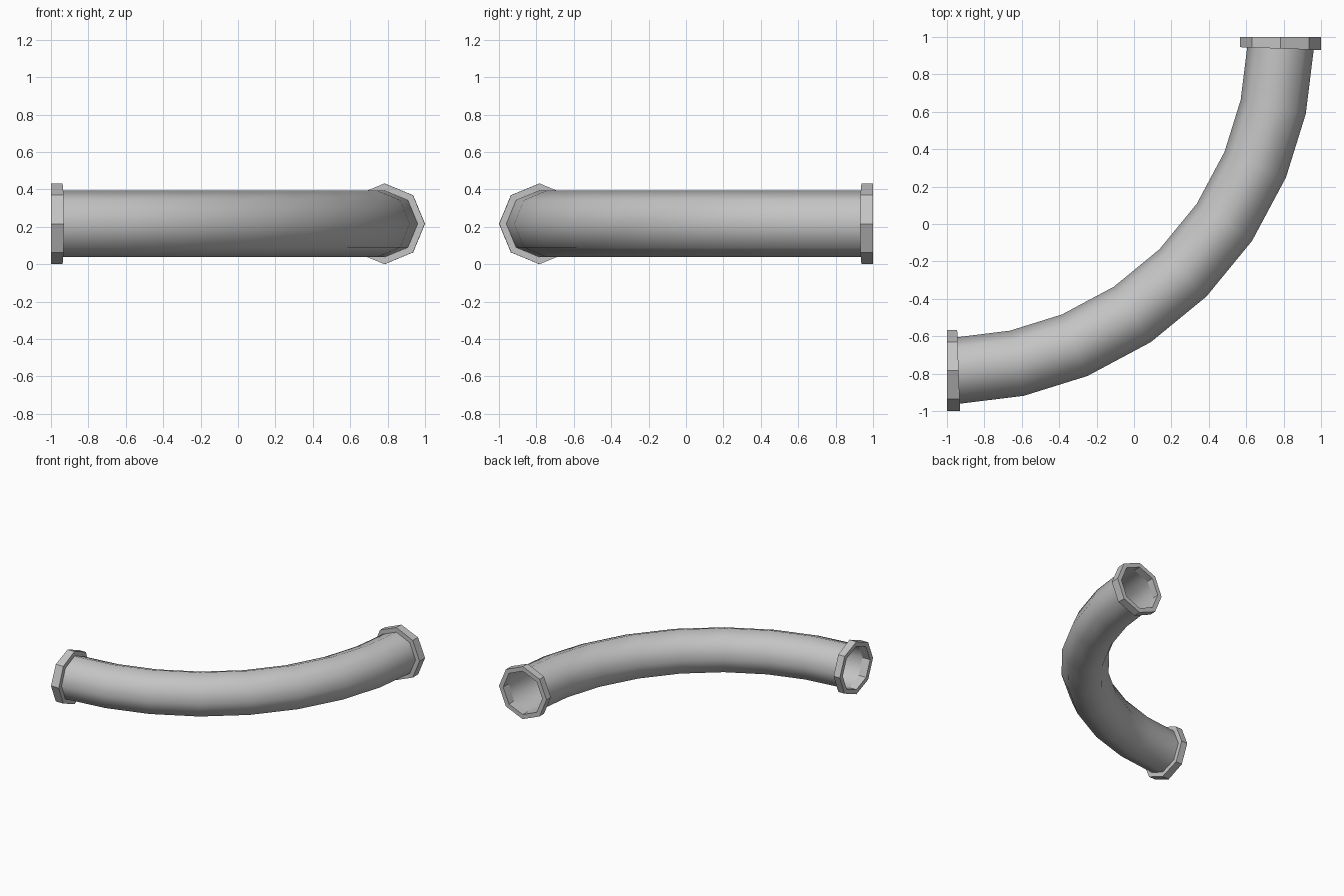
import bpy, bmesh
from math import sin, cos, pi, radians
from mathutils import Vector

cube = bpy.data.objects.get("Cube")
if cube:
    bpy.data.objects.remove(cube)

BEND_R = 1.784      # bend radius of the centre line
PIPE_R = 0.178
FLANGE_R = 0.216
FLANGE_ANGLE = 2    # degrees of the bend covered by each flange
SIDES = 8

metal = bpy.data.materials.new("grey metal")
metal.use_nodes = True
grey = (0.55, 0.55, 0.55, 1)
metal.diffuse_color = grey
metal.node_tree.nodes["Principled BSDF"].inputs["Base Color"].default_value = grey


def ring(bm, angle, radius):
    """Octagonal cross-section at an angle along the bend."""
    a = radians(angle)
    verts = []
    for i in range(SIDES):
        t = 2 * pi * i / SIDES
        d = BEND_R + radius * cos(t)
        verts.append(bm.verts.new(Vector((d * sin(a) - 1, 1 - d * cos(a),
                                          FLANGE_R + radius * sin(t)))))
    return verts


def sweep(name, sections, closed, smooth):
    """Skin a list of (angle, radius) sections."""
    bm = bmesh.new()
    rings = [ring(bm, *s) for s in sections]
    pairs = list(zip(rings, rings[1:]))
    if closed:
        pairs.append((rings[-1], rings[0]))
    for a, b in pairs:
        for i in range(SIDES):
            j = (i + 1) % SIDES
            f = bm.faces.new((a[i], a[j], b[j], b[i]))
            f.smooth = smooth
    bmesh.ops.recalc_face_normals(bm, faces=bm.faces)
    mesh = bpy.data.meshes.new(name)
    bm.to_mesh(mesh)
    bm.free()
    mesh.materials.append(metal)
    obj = bpy.data.objects.new(name, mesh)
    bpy.context.collection.objects.link(obj)
    return obj


# Open curved pipe, symmetric about the middle of the bend
half = [FLANGE_ANGLE, 12.1, 22.5, 33.75]
angles = half + [45] + [90 - a for a in reversed(half)]
sweep("pipe", [(a, PIPE_R) for a in angles], False, True)

# Flat-sided collar at each end
for name, start, end in (("right_flange", 0, FLANGE_ANGLE),
                         ("back_flange", 90, 90 - FLANGE_ANGLE)):
    sweep(name, [(start, PIPE_R), (start, FLANGE_R),
                 (end, FLANGE_R), (end, PIPE_R)], True, False)
